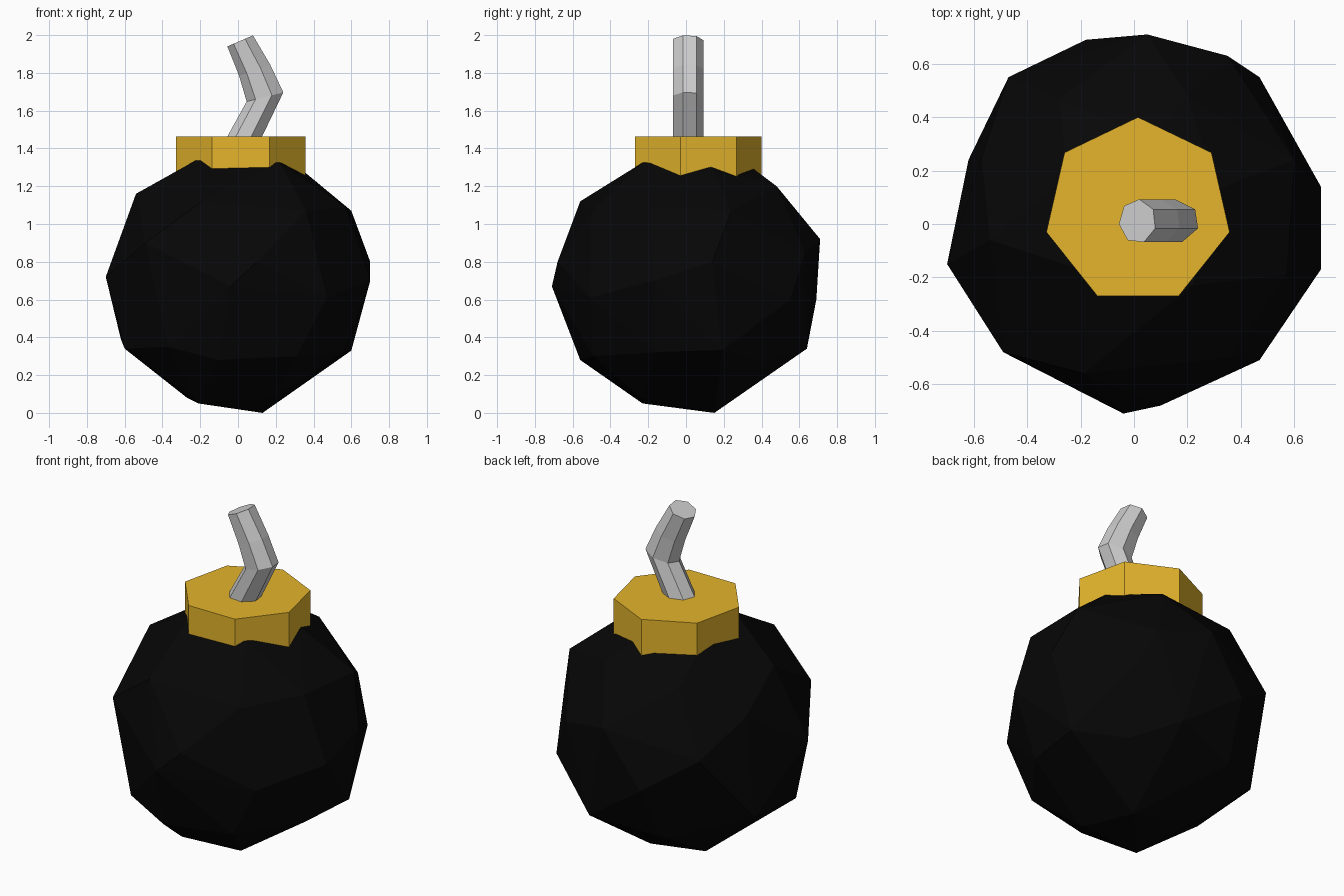
import bpy
import bmesh
from math import cos, sin, tau, radians
from mathutils import Vector

default_cube = bpy.data.objects.get("Cube")
if default_cube:
    bpy.data.objects.remove(default_cube, do_unlink=True)


def make_material(name, red, green, blue):
    material = bpy.data.materials.new(name)
    material.use_nodes = True
    colour = (red, green, blue, 1)
    material.diffuse_color = colour
    shader = material.node_tree.nodes["Principled BSDF"]
    shader.inputs["Base Color"].default_value = colour
    return material


def finish_object(name, bm, material):
    """Turn a bmesh into a flat-shaded object with a single material."""
    bmesh.ops.recalc_face_normals(bm, faces=bm.faces)
    mesh = bpy.data.meshes.new(name)
    bm.to_mesh(mesh)
    bm.free()
    mesh.materials.append(material)
    part = bpy.data.objects.new(name, mesh)
    bpy.context.collection.objects.link(part)
    return part


def faceted_hull(name, corners, material):
    """Wrap a convex faceted skin round a few corner points."""
    bm = bmesh.new()
    for corner in corners:
        bm.verts.new(corner)
    bmesh.ops.convex_hull(bm, input=bm.verts)
    loose = [vert for vert in bm.verts if not vert.link_faces]
    bmesh.ops.delete(bm, geom=loose, context='VERTS')
    # Merge nearly level triangles into larger facets
    bmesh.ops.dissolve_limit(bm, angle_limit=radians(4),
                             verts=bm.verts, edges=bm.edges)
    return finish_object(name, bm, material)


def ring_points(centre, across, along, sides, phase):
    """Regular ring spanned by two radius vectors."""
    angles = [phase + tau * step / sides for step in range(sides)]
    return [centre + across * cos(a) + along * sin(a) for a in angles]


def loft(name, rings, material):
    """Join matching rings into a capped tube."""
    bm = bmesh.new()
    loops = [[bm.verts.new(point) for point in ring] for ring in rings]
    for lower, upper in zip(loops, loops[1:]):
        for i in range(len(lower)):
            j = (i + 1) % len(lower)
            bm.faces.new((lower[i], lower[j], upper[j], upper[i]))
    bm.faces.new(list(reversed(loops[0])))
    bm.faces.new(loops[-1])
    return finish_object(name, bm, material)


black = make_material("matte_black", 0.002, 0.002, 0.002)
gold = make_material("gold", 0.78, 0.46, 0.025)
grey = make_material("light_grey", 0.62, 0.62, 0.62)

# Rough round body, described by corners in bands from bottom to top
bottom_band = [(0.13, 0.15, 0), (-0.21, -0.23, 0.05), (-0.27, 0.2, 0.08),
               (0.18, -0.23, 0.07)]
low_band = [(0.6, 0.19, 0.33), (0.56, -0.16, 0.32), (0.31, -0.49, 0.3),
            (-0.1, -0.56, 0.28), (-0.37, -0.48, 0.35), (-0.6, -0.18, 0.34),
            (-0.62, 0.24, 0.39), (-0.22, 0.53, 0.27), (0.19, 0.64, 0.34),
            (0.38, 0.4, 0.27)]
middle_band = [(0.7, 0.14, 0.8), (0.7, -0.17, 0.7), (0.47, -0.51, 0.61),
               (-0.04, -0.71, 0.67), (0.1, -0.68, 0.8), (-0.49, -0.48, 0.9),
               (-0.7, -0.15, 0.72), (-0.47, 0.55, 0.8), (-0.18, 0.69, 0.6),
               (0.05, 0.71, 0.92), (0.35, 0.63, 0.85), (0.47, 0.55, 0.6)]
high_band = [(0.6, 0.24, 1.07), (0.57, -0.19, 1.09), (0.36, -0.5, 1.07),
             (-0.19, -0.56, 1.12), (-0.54, -0.06, 1.16), (-0.57, 0.25, 0.98),
             (-0.28, 0.47, 1.16), (0.2, 0.48, 1.2)]
top_band = [(-0.2, -0.17, 1.35), (0.22, -0.23, 1.325), (0.31, 0.13, 1.31),
            (0.07, 0.32, 1.32), (-0.25, 0.18, 1.32)]
faceted_hull("round_body",
             bottom_band + low_band + middle_band + high_band + top_band, black)

# Seven-sided collar sunk into the top of the body
collar_radius = 0.352
collar_rings = [ring_points(Vector((0.015, 0.048, height)),
                            Vector((collar_radius, 0, 0)),
                            Vector((0, collar_radius, 0)), 7, tau / 4)
                for height in (1.2, 1.463)]
loft("collar", collar_rings, gold)

# Bent fuse: centre and sideways radius of each ring along its path
fuse_path = [((0.005, 1.4), (0.097, 0)),
             ((0.145, 1.673), (0.1, 0.025)),
             ((0.09, 1.815), (0.085, 0.03)),
             ((0.013, 1.97), (0.07, 0.03))]
fuse_rings = [ring_points(Vector((x, 0.01, z)), Vector((dx, 0, dz)),
                          Vector((0, 0.083, 0)), 7, radians(33))
              for (x, z), (dx, dz) in fuse_path]
loft("fuse", fuse_rings, grey)
